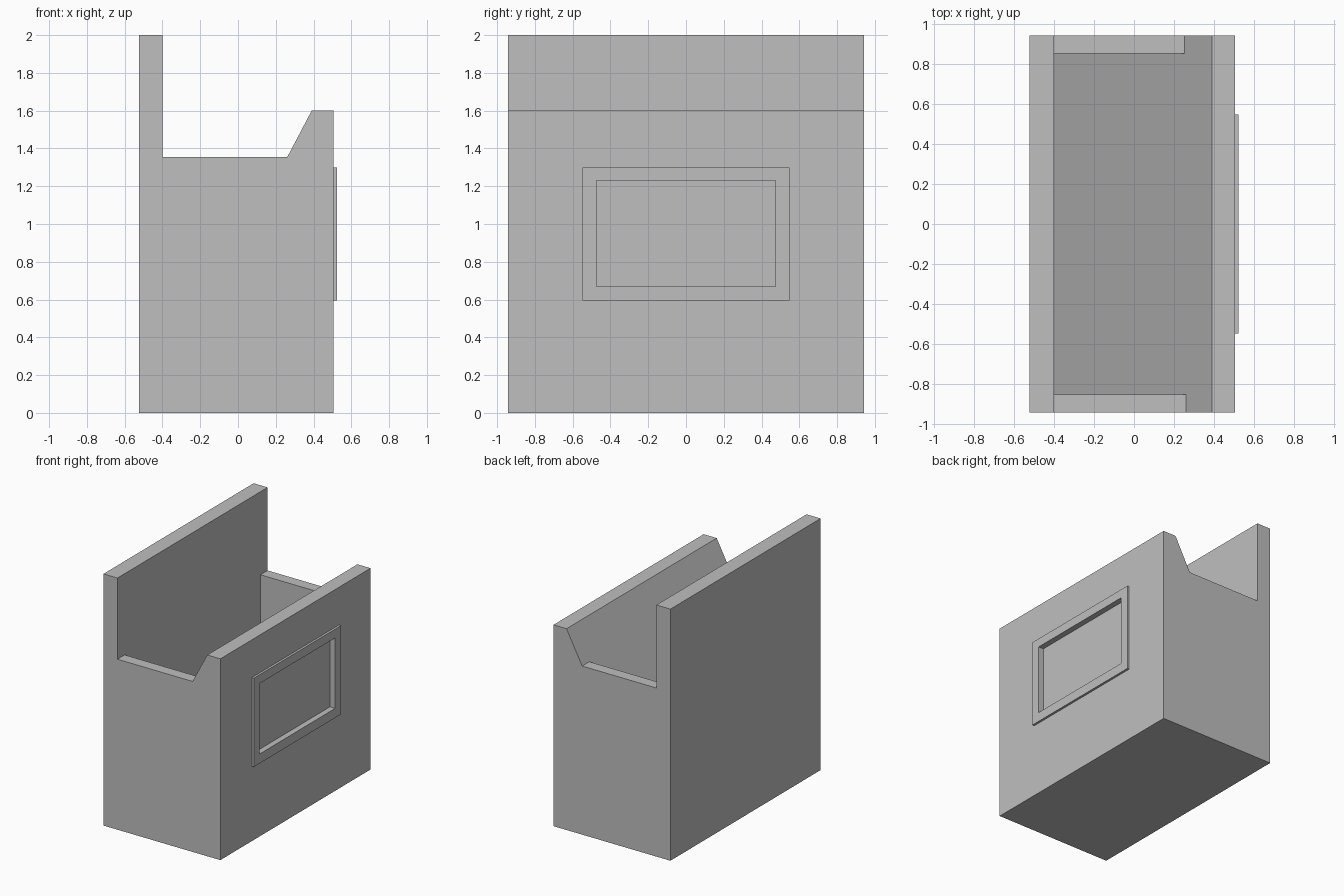
import bpy
import bmesh

cube = bpy.data.objects.get("Cube")
if cube:
    bpy.data.objects.remove(cube, do_unlink=True)

grey = bpy.data.materials.new("plain grey")
grey.use_nodes = True
colour = (0.52, 0.52, 0.52, 1)
grey.diffuse_color = colour
grey.node_tree.nodes["Principled BSDF"].inputs["Base Color"].default_value = colour

BACK, FRONT, END = -0.523, 0.505, 0.943   # outer planes of the body
WALL, LIP, LIP_TOP = -0.40, 0.39, 1.60    # tall wall and lip of the chute
STEEPNESS = 1.9                           # rise over run of the chute floor


def slope_x(z):
    """Position of the sloping chute floor at height z."""
    return LIP - (LIP_TOP - z) / STEEPNESS


def prism(name, outline, y0, y1):
    """Extrude an x-z outline from y0 to y1."""
    bm = bmesh.new()
    face = bm.faces.new([bm.verts.new((x, y0, z)) for x, z in outline])
    grown = bmesh.ops.extrude_face_region(bm, geom=[face])["geom"]
    moved = [v for v in grown if isinstance(v, bmesh.types.BMVert)]
    bmesh.ops.translate(bm, verts=moved, vec=(0, y1 - y0, 0))
    bmesh.ops.recalc_face_normals(bm, faces=bm.faces)
    mesh = bpy.data.meshes.new(name)
    bm.to_mesh(mesh)
    bm.free()
    mesh.materials.append(grey)
    obj = bpy.data.objects.new(name, mesh)
    bpy.context.collection.objects.link(obj)
    return obj


def box(name, x0, x1, half_y, z0, z1):
    return prism(name, [(x0, z0), (x1, z0), (x1, z1), (x0, z1)], -half_y, half_y)


# Main body: tall wall, sloping chute floor and front lip
floor_z = LIP_TOP - (LIP - WALL) * STEEPNESS
body = prism("chute_body", [(BACK, 0), (FRONT, 0), (FRONT, LIP_TOP), (LIP, LIP_TOP),
                            (WALL, floor_z), (WALL, 2), (BACK, 2)], -END, END)

# End panels closing the chute on both sides
for name, y0, y1, rim in (("right_end_panel", -END, -0.853, 1.355),
                          ("left_end_panel", 0.853, END, 1.34)):
    prism(name, [(WALL, floor_z), (slope_x(rim), rim), (WALL, rim)], y0, y1)

# Raised frame around a recessed panel
frame = box("panel_frame", FRONT, 0.523, 0.547, 0.595, 1.30)
cutter = box("recess_cutter", 0.477, 0.60, 0.474, 0.67, 1.23)
cutter.hide_render = True
for obj in (body, frame):
    cut = obj.modifiers.new("recess", 'BOOLEAN')
    cut.operation = 'DIFFERENCE'
    cut.solver = 'EXACT'
    cut.object = cutter
    bpy.context.view_layer.objects.active = obj
    bpy.ops.object.modifier_apply(modifier=cut.name)
bpy.data.objects.remove(cutter, do_unlink=True)
